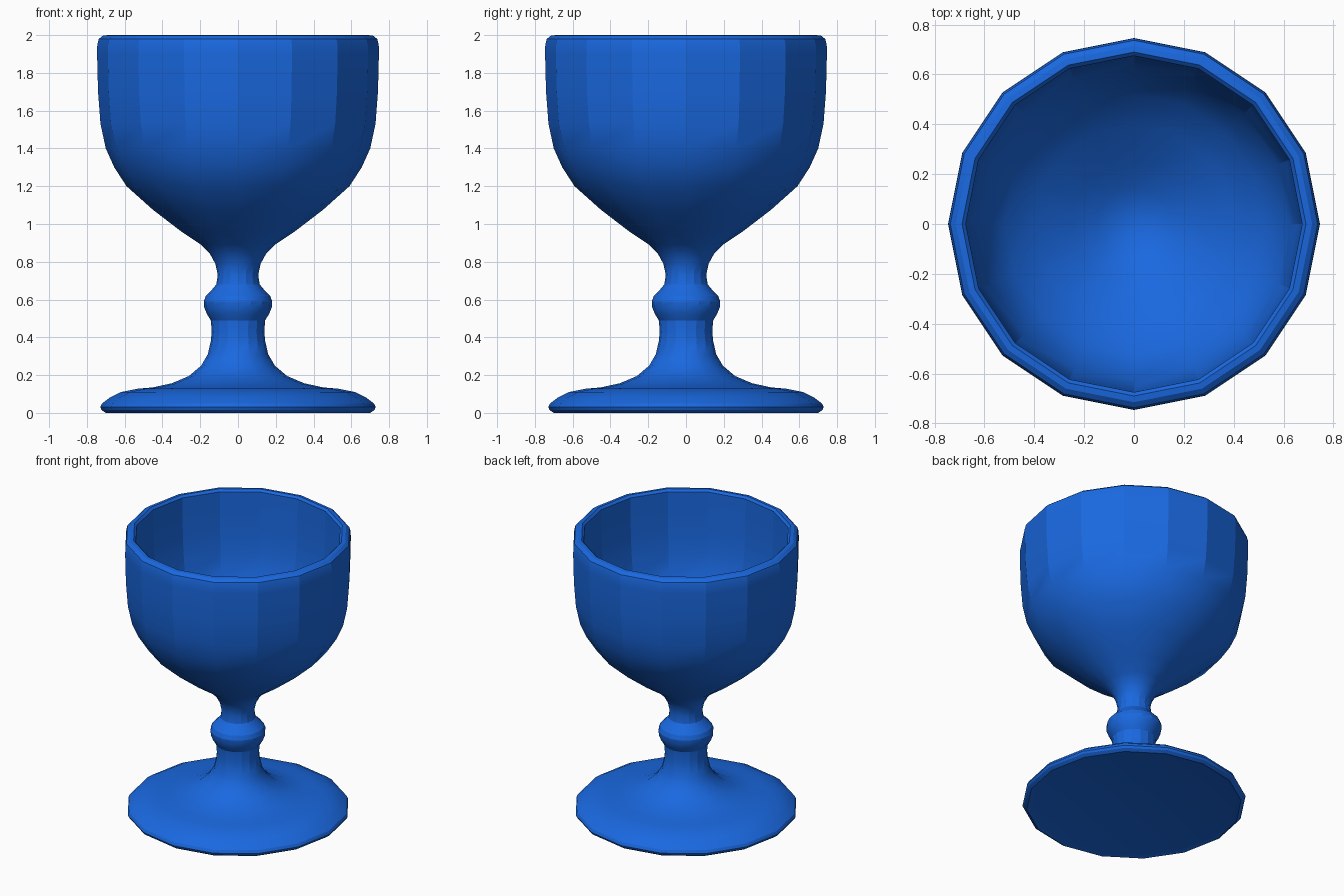
import bpy, bmesh
from math import radians, tau

SIDES = 16

# Half-profiles as (radius, height)
foot = [(0, 0.01), (0.66, 0.01), (0.70, 0.0), (0.722, 0.015), (0.729, 0.03),
        (0.72, 0.05), (0.68, 0.08), (0.62, 0.11), (0.53, 0.128), (0.45, 0.135),
        (0.35, 0.157), (0.26, 0.195), (0.195, 0.25)]
stem = [(0.16, 0.31), (0.144, 0.38), (0.139, 0.43), (0.144, 0.49), (0.165, 0.525),
        (0.179, 0.56), (0.181, 0.59), (0.17, 0.62), (0.14, 0.65), (0.115, 0.68),
        (0.107, 0.73), (0.12, 0.79), (0.15, 0.845)]
bowl_outside = [(0.195, 0.89), (0.30, 0.96), (0.45, 1.075), (0.59, 1.20), (0.655, 1.30),
                (0.70, 1.40), (0.728, 1.53), (0.741, 1.70), (0.746, 1.90),
                (0.745, 1.95), (0.737, 1.98), (0.715, 1.997)]
bowl_inside = [(0.69, 2.0), (0.675, 1.985), (0.673, 1.90), (0.668, 1.70), (0.655, 1.54),
               (0.625, 1.41), (0.58, 1.31), (0.52, 1.22), (0.40, 1.12), (0.25, 1.01),
               (0.15, 0.945), (0.08, 0.915), (0, 0.905)]


def lathe(name, profile):
    """Revolve a half-profile around the z axis."""
    bm = bmesh.new()
    verts = [bm.verts.new((r, 0, z)) for r, z in profile]
    edges = [bm.edges.new(pair) for pair in zip(verts, verts[1:])]
    bmesh.ops.spin(bm, geom=verts + edges, cent=(0, 0, 0), axis=(0, 0, 1),
                   angle=tau, steps=SIDES, use_merge=False)
    bmesh.ops.remove_doubles(bm, verts=bm.verts[:], dist=0.0005)
    bmesh.ops.recalc_face_normals(bm, faces=bm.faces[:])
    mesh = bpy.data.meshes.new(name)
    bm.to_mesh(mesh)
    bm.free()
    obj = bpy.data.objects.new(name, mesh)
    bpy.context.collection.objects.link(obj)
    return obj


# Goblet: one continuous turned shape
goblet = lathe("goblet", foot + stem + bowl_outside + bowl_inside)

# Blue finish
blue = bpy.data.materials.new("blue")
blue.diffuse_color = (0.01, 0.14, 0.75, 1)
goblet.data.materials.append(blue)

# Smooth up the profile, crisp panels around the bowl
bpy.context.view_layer.objects.active = goblet
goblet.select_set(True)
bpy.ops.object.shade_smooth_by_angle(angle=radians(21.5))
